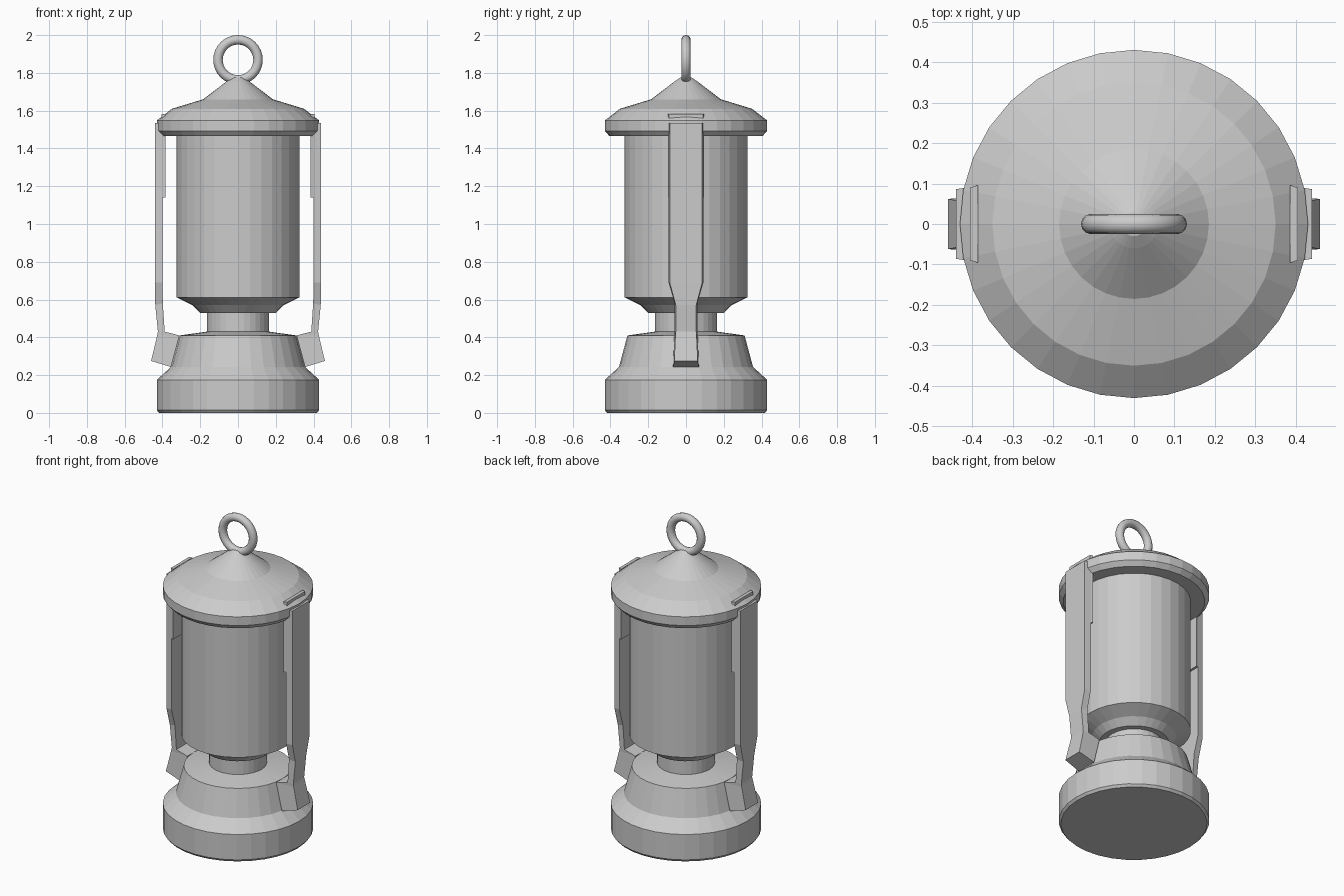
import bpy, bmesh, math

if "Cube" in bpy.data.objects:
    bpy.data.objects.remove(bpy.data.objects["Cube"])

SIDES = 32


def finish(name, bm):
    bmesh.ops.recalc_face_normals(bm, faces=bm.faces)
    me = bpy.data.meshes.new(name)
    bm.to_mesh(me)
    bm.free()
    ob = bpy.data.objects.new(name, me)
    bpy.context.collection.objects.link(ob)
    return ob


def lathe(name, profile):
    """Spin an (r, z) profile that starts and ends on the axis."""
    bm = bmesh.new()
    verts = [bm.verts.new((r, 0, z)) for r, z in profile]
    edges = [bm.edges.new(p) for p in zip(verts, verts[1:])]
    bmesh.ops.spin(bm, geom=verts + edges, cent=(0, 0, 0), axis=(0, 0, 1),
                   angle=math.tau, steps=SIDES)
    bmesh.ops.remove_doubles(bm, verts=bm.verts, dist=1e-4)
    return finish(name, bm)


def loft(name, rows):
    """Quad sections (outer x, outer z, inner x, inner z, half width), mirrored in x."""
    bm = bmesh.new()
    rings = []
    for xo, zo, xi, zi, w in rows:
        a = w - 0.006
        rings.append([bm.verts.new(c) for c in
                      ((xo, -a, zo), (xo, a, zo), (xi, w, zi), (xi, -w, zi))])
    for r, s in zip(rings, rings[1:]):
        for i in range(4):
            j = (i + 1) % 4
            bm.faces.new((r[i], r[j], s[j], s[i]))
    bm.faces.new(rings[0])
    bm.faces.new(rings[-1])
    ob = finish(name, bm)
    ob.modifiers.new("mirror", 'MIRROR')
    return ob


# Stepped foot with sloping shoulder
lathe("base", [(0, 0), (0.418, 0), (0.43, 0.015), (0.43, 0.175), (0.355, 0.243),
               (0.31, 0.41), (0.165, 0.43), (0, 0.43)])

# Narrow collar between base and body
lathe("neck", [(0, 0.42), (0.165, 0.42), (0.165, 0.54), (0, 0.54)])

# Main cylinder
lathe("body", [(0, 0.53), (0.2, 0.53), (0.24, 0.57), (0.325, 0.612),
               (0.325, 1.48), (0, 1.48)])

# Conical lid
lathe("cap", [(0, 1.465), (0.405, 1.465), (0.43, 1.493), (0.43, 1.548), (0.35, 1.61),
              (0.185, 1.66), (0.06, 1.755), (0.03, 1.775), (0, 1.78)])

# Side arms hooking onto the base
loft("side_arms", [(0.44, 1.535, 0.40, 1.535, 0.092), (0.44, 0.69, 0.40, 0.69, 0.092),
                   (0.438, 0.57, 0.398, 0.58, 0.06), (0.424, 0.43, 0.388, 0.43, 0.06),
                   (0.428, 0.41, 0.31, 0.41, 0.062), (0.46, 0.275, 0.355, 0.243, 0.068)])

# Thin plates behind the arms, poking through the cap
loft("arm_plates", [(0.405, 1.583, 0.385, 1.583, 0.096), (0.405, 1.14, 0.385, 1.14, 0.096)])

# Hanging ring
bpy.ops.mesh.primitive_torus_add(major_radius=0.106, minor_radius=0.025,
                                 major_segments=32, minor_segments=12,
                                 location=(0, 0, 1.869), rotation=(math.pi / 2, 0, 0))
bpy.context.object.name = "hanging_ring"
bpy.ops.object.shade_smooth()
